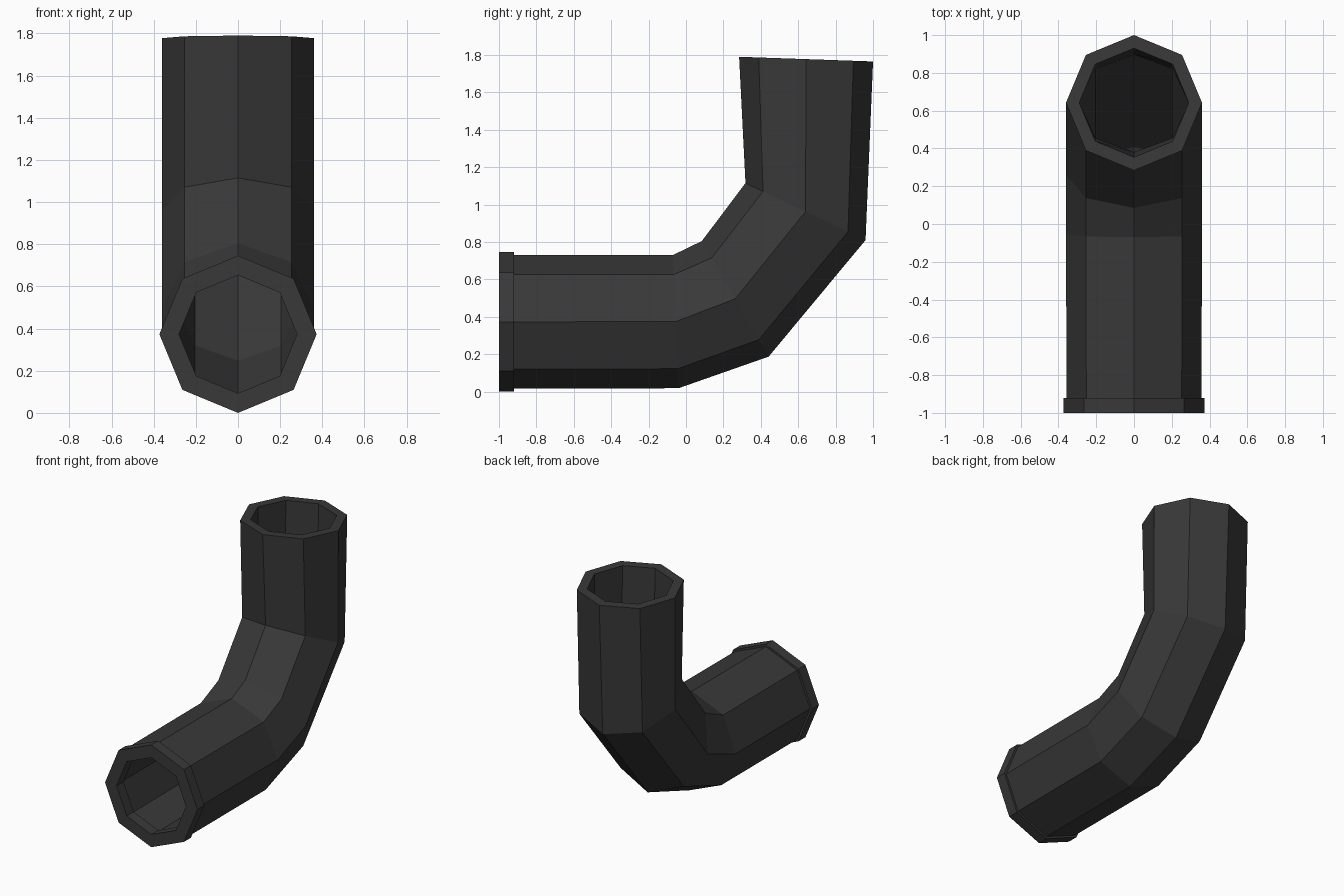
import bpy, bmesh, math
from mathutils import Vector

if "Cube" in bpy.data.objects:
    bpy.data.objects.remove(bpy.data.objects["Cube"])

SIDES = 8
mat = bpy.data.materials.new("charcoal grey")
mat.diffuse_color = (0.040, 0.040, 0.040, 1)
mat.use_nodes = True
mat.node_tree.nodes["Principled BSDF"].inputs["Base Color"].default_value = mat.diffuse_color

bm = bmesh.new()


def ring(a, b, scale=1.0, width=0.36):
    """Octagon spanning inside-of-bend point a to outside point b, given as (y, z)."""
    a, b = Vector((0, *a)), Vector((0, *b))
    mid, half = (a + b) / 2, (a - b) / 2
    verts = []
    for i in range(SIDES):
        t = 2 * math.pi * i / SIDES
        p = mid + half * math.cos(t) * scale
        p.x = width * math.sin(t) * scale
        verts.append(bm.verts.new(p))
    return verts


def straight(y, r):
    """Upright octagon across the horizontal leg."""
    return ring((y, 0.373 + r), (y, 0.373 - r), 1.0, r)


# Cross-sections along the bend, from the horizontal leg to the open top
bend = [((-0.07, 0.73), (-0.04, 0.018)),
        ((0.085, 0.805), (0.442, 0.187)),
        ((0.318, 1.115), (0.96, 0.81)),
        ((0.284, 1.79), (1.0, 1.765))]

# Collar and outer wall, then the bore back down to the collar lip
rings = [straight(-1, 0.373), straight(-0.92, 0.373), straight(-0.92, 0.357)]
rings += [ring(a, b) for a, b in bend]
rings += [ring(a, b, 0.805) for a, b in reversed(bend)]
rings += [straight(-0.92, 0.29), straight(-0.92, 0.28), straight(-1, 0.28)]

for k, r0 in enumerate(rings):
    r1 = rings[(k + 1) % len(rings)]
    for i in range(SIDES):
        j = (i + 1) % SIDES
        bm.faces.new((r0[i], r0[j], r1[j], r1[i]))
bmesh.ops.recalc_face_normals(bm, faces=bm.faces)

mesh = bpy.data.meshes.new("bent_pipe")
bm.to_mesh(mesh)
bm.free()
mesh.materials.append(mat)
obj = bpy.data.objects.new("bent_pipe", mesh)
bpy.context.collection.objects.link(obj)
